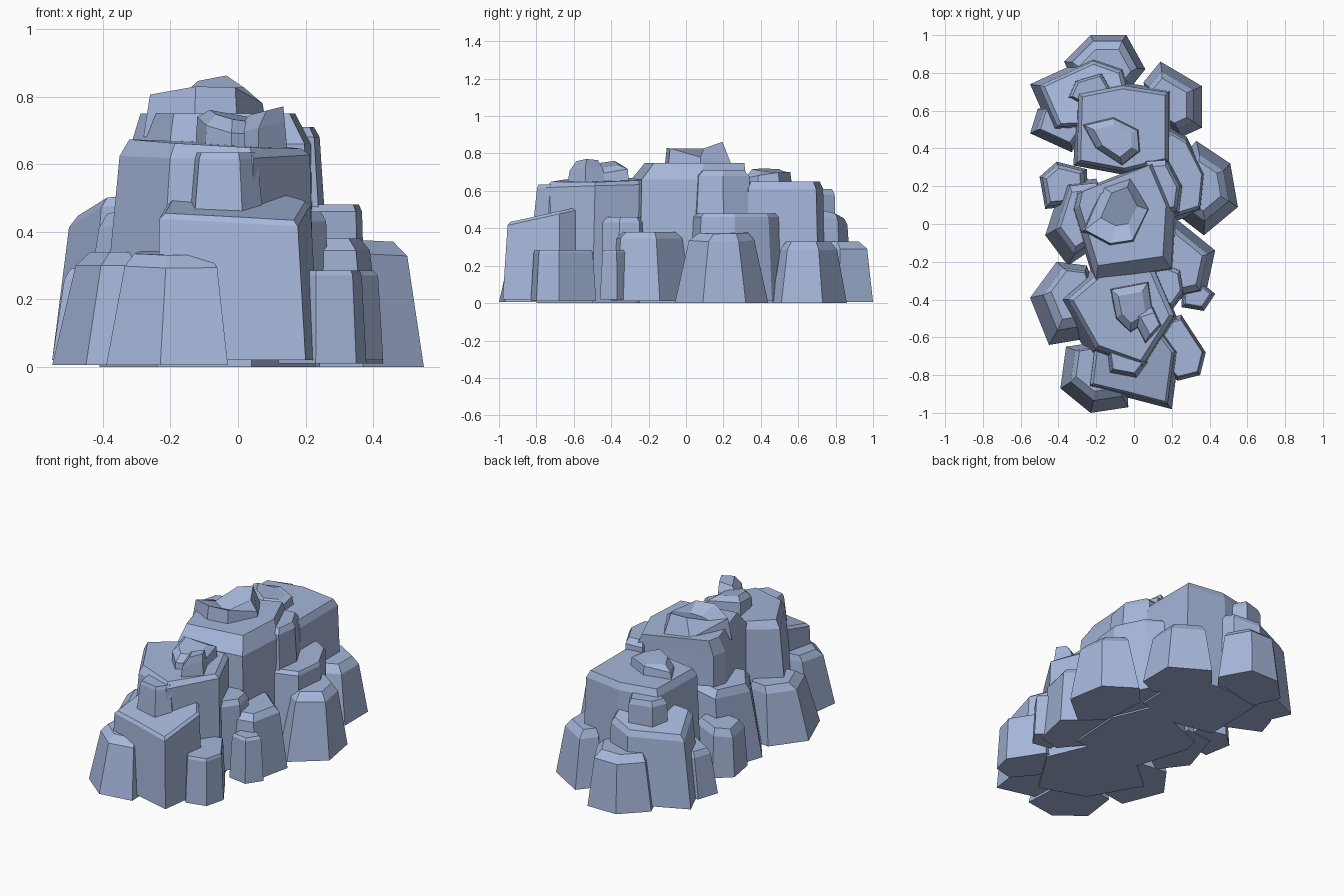
import bpy, bmesh
from mathutils import Vector

stone = bpy.data.materials.new("blue grey stone")
stone.diffuse_color = (0.38, 0.47, 0.70, 1)


def rock(name, base, h, top, z0=0.0, taper=0.85, inset=0.8, slope=(0, 0),
         shift=(0, 0), cap_shift=(0, 0), cap_slope=None):
    """Faceted boulder: outline -> tapered shoulder at h -> chamfered tilted cap at top."""
    c = Vector((sum(p[0] for p in base) / len(base), sum(p[1] for p in base) / len(base)))
    bm = bmesh.new()

    def ring(scale, off, z, tilt):
        out = []
        for p in base:
            d = (Vector(p) - c) * scale + Vector(off)
            out.append(bm.verts.new((c.x + d.x, c.y + d.y,
                                     z + d.x * tilt[0] + d.y * tilt[1])))
        return out

    end = (shift[0] + cap_shift[0], shift[1] + cap_shift[1])
    rings = [ring(1, (0, 0), z0, (0, 0)), ring(taper, shift, h, slope),
             ring(taper * inset, end, top, cap_slope or slope)]
    n = len(base)
    for a, b in zip(rings, rings[1:]):
        for i in range(n):
            j = (i + 1) % n
            bm.faces.new((a[i], a[j], b[j], b[i]))
    bm.faces.new(rings[0])
    bm.faces.new(rings[-1])
    bmesh.ops.recalc_face_normals(bm, faces=bm.faces)
    me = bpy.data.meshes.new(name)
    bm.to_mesh(me)
    bm.free()
    me.materials.append(stone)
    bpy.context.collection.objects.link(bpy.data.objects.new(name, me))


# three tall core boulders
rock("core_middle", [(-.31, .17), (.12, .34), (.23, .08), (.21, -.25), (-.21, -.31), (-.33, .08)],
     .66, .75, taper=.95, inset=.86, cap_shift=(-.01, .03))
rock("core_back", [(-.31, .7), (-.06, .75), (.2, .71), (.2, .32), (-.05, .26), (-.32, .31)],
     .61, .65, taper=.93, inset=.92)
rock("core_front", [(-.41, -.4), (-.2, -.22), (.1, -.2), (.23, -.5), (.04, -.8), (-.24, -.7)],
     .625, .66, taper=.88, inset=.9, slope=(.01, .03), shift=(.02, .01), cap_slope=(-.05, .02))

# second tier shoulders leaning on the cores
rock("tier_front", [(-.16, -.66), (-.14, -.8), (.02, -.83), (.09, -.74), (.05, -.58), (-.1, -.56)],
     .615, .635, z0=.3, taper=.75, inset=.92)
rock("tier_right", [(.06, .36), (.19, .37), (.28, .2), (.26, .04), (.1, .0)],
     .68, .71, z0=.1, taper=.82, inset=.8, shift=(-.02, 0))
rock("tier_back_left", [(-.35, .67), (-.31, .76), (-.17, .8), (-.1, .68), (-.2, .6)],
     .58, .61, z0=.3, taper=.95, inset=.85)
rock("tier_left_middle", [(-.47, -.06), (-.35, -.22), (-.2, -.12), (-.2, .24), (-.38, .22)],
     .43, .47, z0=.01, taper=.82, inset=.8, slope=(.25, 0), shift=(.03, .02))

# broken slabs on the summits
rock("summit_middle", [(-.28, -.04), (-.13, -.12), (.0, -.1), (.09, .08), (-.01, .27), (-.17, .21)],
     .785, .805, z0=.68, taper=.9, inset=.58, slope=(.02, -.3), cap_slope=(.05, .38),
     cap_shift=(.01, .03))
rock("summit_back", [(-.28, .53), (-.11, .57), (.03, .5), (.04, .38), (-.06, .3), (-.21, .4)],
     .685, .71, z0=.6, taper=.9, inset=.7, slope=(.05, .15), cap_slope=(-.1, -.1))
rock("summit_front", [(-.13, -.34), (.08, -.3), (.11, -.5), (-.02, -.58), (-.1, -.5)],
     .71, .74, z0=.58, taper=.92, inset=.65, slope=(-.15, .15), cap_slope=(-.2, .1))
rock("summit_front_chip", [(-.03, -.47), (.1, -.43), (.15, -.54), (.06, -.64)],
     .71, .755, z0=.6, taper=.85, inset=.65, slope=(.25, 0), cap_shift=(.02, 0))

# front end
rock("low_front", [(-.24, -.87), (-.03, -.92), (.2, -.98), (.24, -.68), (.12, -.52), (-.2, -.55)],
     .46, .475, z0=.02, taper=.93, inset=.93, slope=(0, .22), shift=(-.01, .01))
rock("low_front_left", [(-.36, -.65), (-.39, -.87), (-.23, -1), (-.03, -.97), (-.04, -.75), (-.17, -.62)],
     .3, .335, z0=.005, taper=.76, inset=.8, slope=(0, .06), shift=(.01, .02), cap_shift=(0, .02))

# left flank
rock("low_left_front", [(-.41, -.2), (-.55, -.39), (-.45, -.64), (-.27, -.61), (-.18, -.4), (-.25, -.22)],
     .3, .34, z0=.005, taper=.75, inset=.78, shift=(.02, .02), cap_shift=(.01, .02))
rock("low_left_middle", [(-.5, .25), (-.41, .33), (-.25, .29), (-.24, .1), (-.47, .08)],
     .27, .31, z0=.015, taper=.88, inset=.8, slope=(.2, 0))
rock("low_left_back", [(-.51, .61), (-.55, .48), (-.33, .38), (-.25, .5), (-.35, .65)],
     .27, .3, z0=.02, taper=.83, inset=.85, slope=(.1, 0), shift=(.01, .01))

# back end
rock("big_back_left", [(-.55, .74), (-.22, .89), (-.05, .83), (0, .65), (-.2, .5), (-.44, .49)],
     .455, .485, z0=.02, taper=.87, inset=.9, slope=(.12, -.22), shift=(.01, 0))
rock("low_back", [(-.37, .86), (-.23, 1), (-.04, 1), (.06, .82), (-.05, .68), (-.3, .7)],
     .29, .33, z0=.005, taper=.8, inset=.8, cap_shift=(0, -.02))

# right flank
rock("low_right_back", [(.14, .86), (.36, .73), (.36, .51), (.25, .46), (.1, .55), (.05, .75)],
     .285, .33, taper=.76, inset=.78, shift=(-.01, 0), cap_shift=(-.01, 0))
rock("tall_right", [(.18, .52), (.28, .46), (.38, .26), (.36, .06), (.2, .01), (.1, .3)],
     .46, .48, z0=.01, taper=.9, inset=.92)
rock("low_right_middle", [(.33, .44), (.51, .32), (.55, .09), (.37, -.06), (.24, .04), (.22, .32)],
     .335, .375, taper=.7, inset=.75, slope=(-.05, 0), shift=(.005, 0), cap_shift=(-.01, .01))
rock("low_right_front", [(.22, .03), (.43, -.14), (.38, -.37), (.24, -.4), (.12, -.25), (.14, -.03)],
     .345, .38, z0=.01, taper=.83, inset=.8, shift=(-.01, -.01))
rock("tier_right_front", [(.1, -.18), (.25, -.24), (.27, -.36), (.2, -.46), (.08, -.38)],
     .43, .46, z0=.05, taper=.9, inset=.8)
rock("small_right", [(.26, -.31), (.32, -.28), (.43, -.37), (.37, -.46), (.25, -.44)],
     .27, .285, z0=.02, taper=.85, inset=.85)
rock("low_right_end", [(.25, -.48), (.38, -.68), (.35, -.8), (.23, -.83), (.12, -.7), (.12, -.52)],
     .27, .285, z0=.01, taper=.9, inset=.95)
